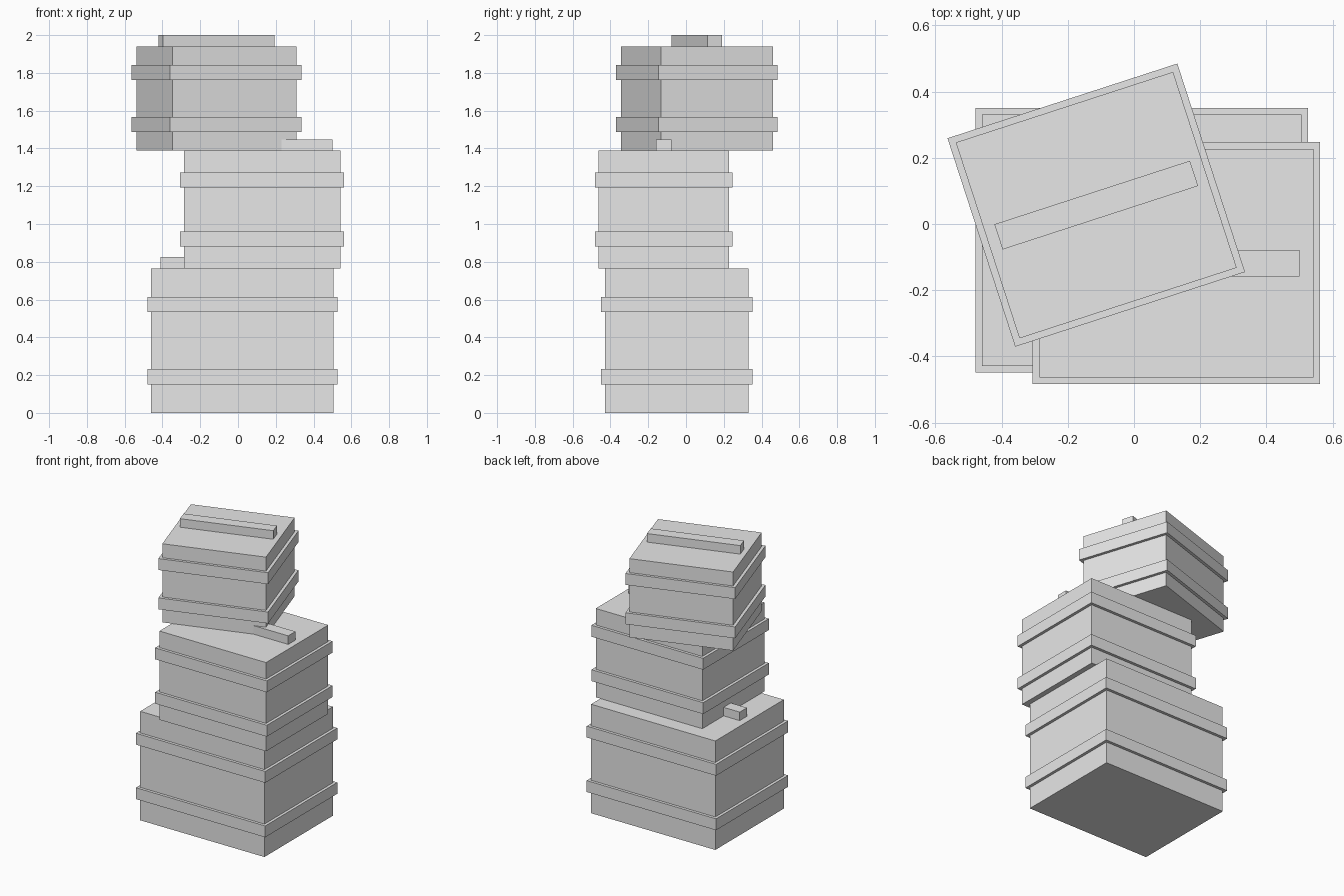
import bpy
from math import radians

cube = bpy.data.objects.get("Cube")
if cube:
    bpy.data.objects.remove(cube, do_unlink=True)

GREY = (0.8, 0.8, 0.8, 1)
grey = bpy.data.materials.new("plain_grey")
grey.use_nodes = True
grey.diffuse_color = GREY
grey.node_tree.nodes["Principled BSDF"].inputs["Base Color"].default_value = GREY

BAND_HEIGHT = 0.08
BAND_LIP = 0.04
HANDLE_WIDTH = 0.08
HANDLE_HEIGHT = 0.06


def box(name, centre, size, turn):
    bpy.ops.mesh.primitive_cube_add(size=1, location=centre, rotation=(0, 0, turn))
    obj = bpy.context.object
    obj.name = name
    obj.scale = size
    bpy.ops.object.transform_apply(location=False, rotation=False, scale=True)
    obj.data.materials.append(grey)


def crate(name, x, y, base, width, depth, height, degrees=0):
    turn = radians(degrees)
    # Main body
    box(name + "_body", (x, y, base + height / 2), (width, depth, height), turn)
    # Two bands wrapped around the body
    for label, level in (("lower", 0.25), ("upper", 0.75)):
        box(f"{name}_{label}_band", (x, y, base + height * level),
            (width + BAND_LIP, depth + BAND_LIP, BAND_HEIGHT), turn)
    # Bar across the lid
    box(name + "_lid_bar", (x, y, base + height + HANDLE_HEIGHT / 2),
        (width * 0.9, HANDLE_WIDTH, HANDLE_HEIGHT), turn)


# Stack of three crates, the top one turned
crate("bottom_crate", 0.023, -0.049, 0, 0.965, 0.76, 0.765)
crate("middle_crate", 0.128, -0.118, 0.765, 0.828, 0.69, 0.623)
crate("top_crate", -0.114, 0.057, 1.388, 0.69, 0.622, 0.552, 18)
